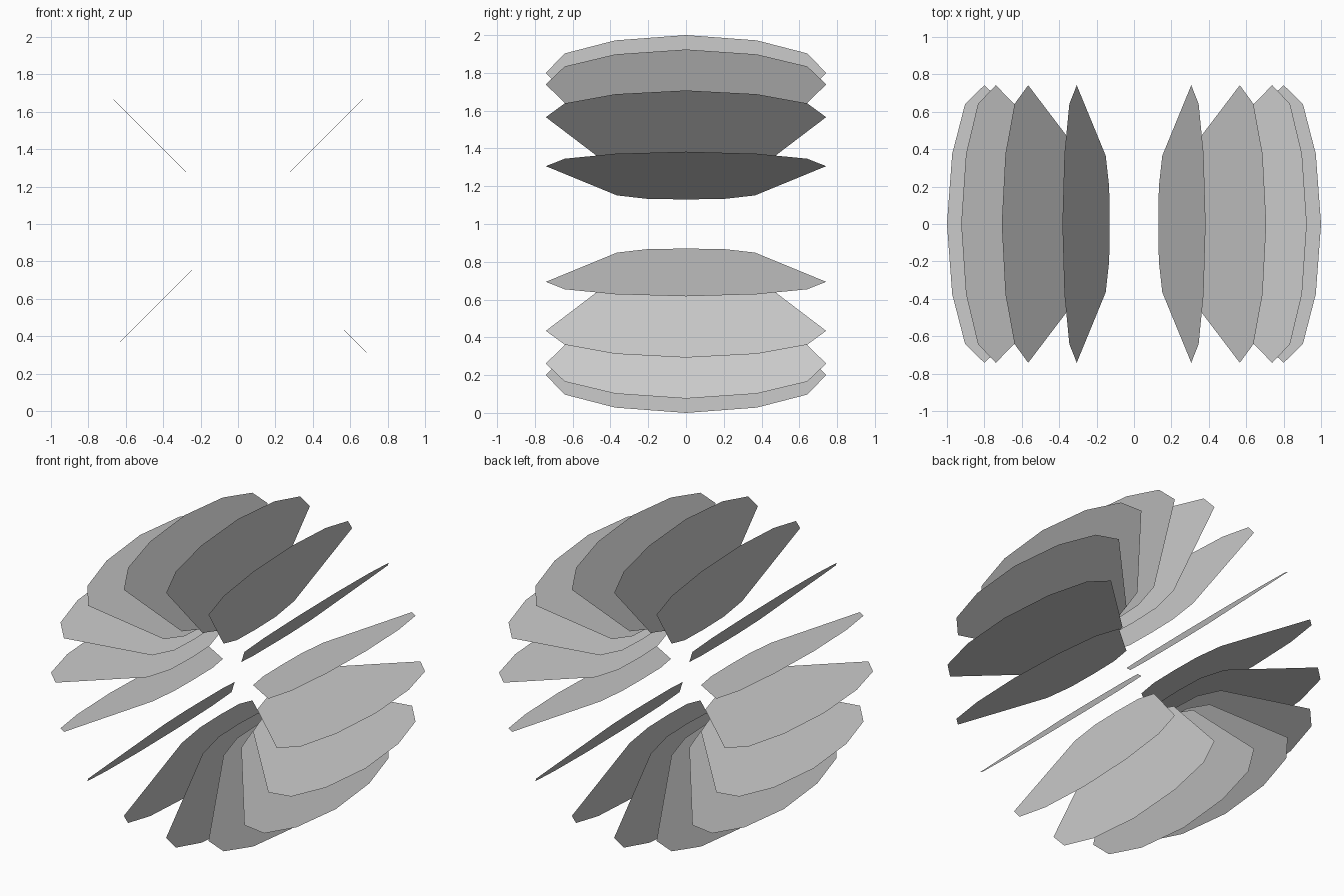
import bpy, bmesh, math

if "Cube" in bpy.data.objects:
    bpy.data.objects.remove(bpy.data.objects["Cube"])

BLADES = 16
CENTRE_Z = 1.0

# Half outline of one flat blade: (distance from axis, y), outer edge to inner edge
half = [(1.0, 0.0), (0.972, 0.375), (0.903, 0.642), (0.80, 0.742),
        (0.395, 0.365), (0.347, 0.20), (0.34, 0.0)]
# Mirror across y = 0 to close the outline
outline = half + [(r, -y) for r, y in reversed(half[1:-1])]


def make_blade(name, angle):
    bm = bmesh.new()
    c, s = math.cos(angle), math.sin(angle)
    bm.faces.new([bm.verts.new((r * c, y, CENTRE_Z + r * s)) for r, y in outline])
    mesh = bpy.data.meshes.new(name)
    bm.to_mesh(mesh)
    bm.free()
    obj = bpy.data.objects.new(name, mesh)
    bpy.context.collection.objects.link(obj)


# Ring of paper-thin blades around the y axis
for i in range(BLADES):
    make_blade(f"blade_{i + 1:02d}", 2 * math.pi * i / BLADES)
